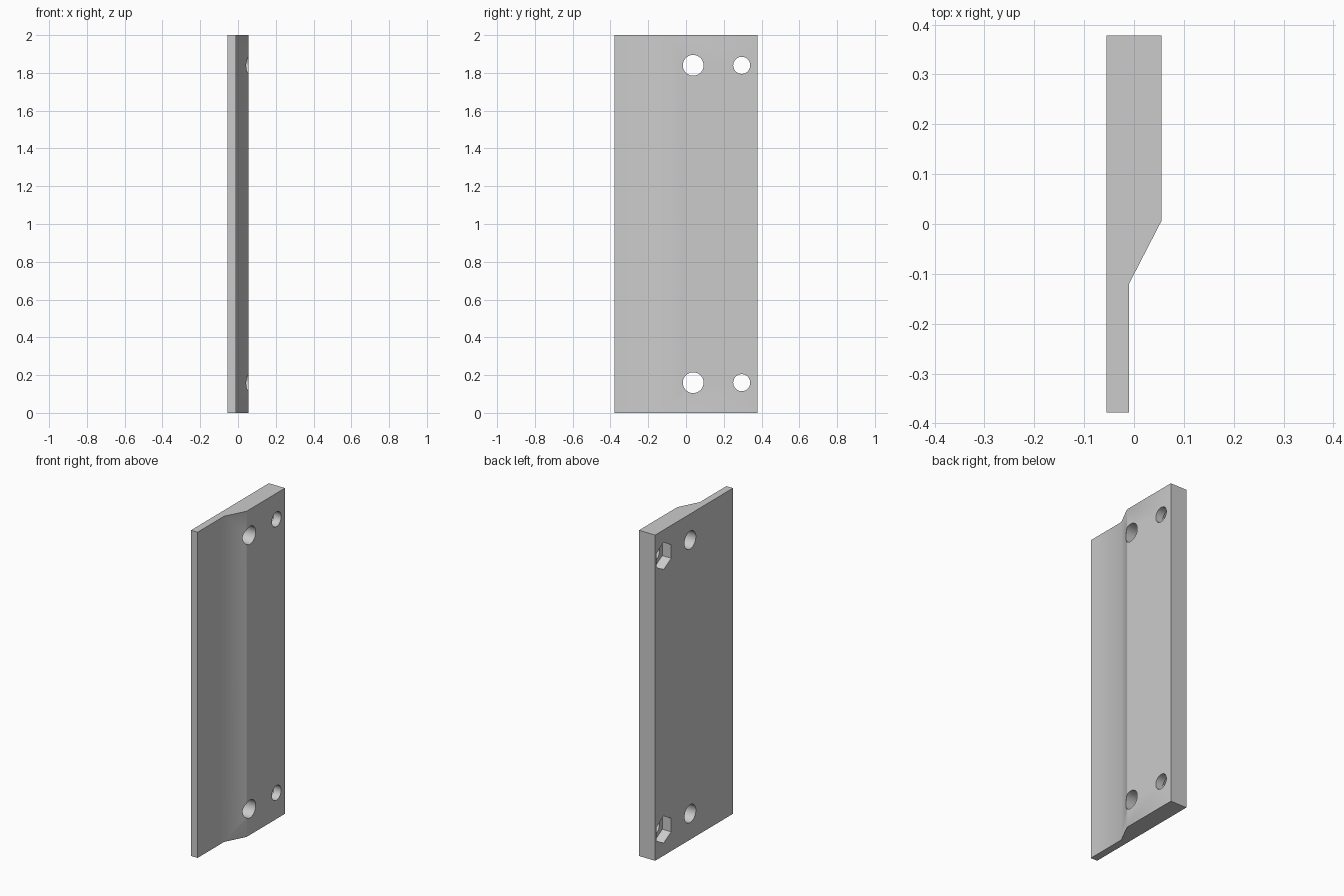
import bpy, bmesh, math
from mathutils import Matrix

cube = bpy.data.objects.get("Cube")
if cube:
    bpy.data.objects.remove(cube, do_unlink=True)

grey = bpy.data.materials.new("plain_grey")
grey.use_nodes = True
colour = (0.6, 0.6, 0.6, 1)
grey.diffuse_color = colour
grey.node_tree.nodes["Principled BSDF"].inputs["Base Color"].default_value = colour

BACK, FACE, STEP = -0.055, 0.055, -0.01   # flat side, thick face, thin face (x)
HEIGHT = 2.0


def add_object(name, bm):
    bmesh.ops.recalc_face_normals(bm, faces=bm.faces)
    mesh = bpy.data.meshes.new(name)
    bm.to_mesh(mesh)
    bm.free()
    mesh.materials.append(grey)
    obj = bpy.data.objects.new(name, mesh)
    bpy.context.collection.objects.link(obj)
    return obj


def add_cutter(name, y, z, radius, sides, x0, x1):
    """Prism along x, with one corner pointing up."""
    bm = bmesh.new()
    place = Matrix.Translation(((x0 + x1) / 2, y, z)) @ Matrix.Rotation(math.pi / 2, 4, "Y")
    bmesh.ops.create_cone(bm, cap_ends=True, segments=sides, radius1=radius,
                          radius2=radius, depth=x1 - x0,
                          matrix=place @ Matrix.Rotation(math.pi / 2 if sides != 6 else 0, 4, "Z"))
    # turn the hexagon so that a corner points along z
    if sides == 6:
        top = max(v.co.z for v in bm.verts) - z
        if top < radius * 0.95:
            bmesh.ops.rotate(bm, verts=bm.verts, cent=(0, y, z),
                             matrix=Matrix.Rotation(math.pi / 6, 3, "X"))
    return add_object(name, bm)


# Plate: stepped profile extruded upwards
bm = bmesh.new()
profile = [(BACK, -0.378), (STEP, -0.378), (STEP, -0.12),
           (FACE, 0.006), (FACE, 0.378), (BACK, 0.378)]
base = bm.faces.new([bm.verts.new((x, y, 0)) for x, y in profile])
top = bmesh.ops.extrude_face_region(bm, geom=[base])
bmesh.ops.translate(bm, vec=(0, 0, HEIGHT),
                    verts=[g for g in top["geom"] if isinstance(g, bmesh.types.BMVert)])
plate = add_object("mounting_plate", bm)

# Large holes, small bolt holes and hexagonal nut pockets, at both ends
cutters = []
for end, z in (("lower", 0.16), ("upper", HEIGHT - 0.16)):
    cutters += [
        add_cutter(end + "_large_hole", 0.038, z, 0.055, 48, -0.2, 0.2),
        add_cutter(end + "_bolt_hole", 0.295, z, 0.045, 48, -0.2, 0.2),
        add_cutter(end + "_nut_pocket", 0.295, z, 0.083, 6, -0.2, BACK + 0.06),
    ]
for cutter in cutters:
    cut = plate.modifiers.new(cutter.name, "BOOLEAN")
    cut.operation = "DIFFERENCE"
    cut.solver = "EXACT"
    cut.object = cutter

# Bake the cuts and drop the cutters
bpy.context.view_layer.objects.active = plate
plate.select_set(True)
for name in [m.name for m in plate.modifiers]:
    bpy.ops.object.modifier_apply(modifier=name)
for cutter in cutters:
    bpy.data.objects.remove(cutter, do_unlink=True)
bpy.ops.object.shade_smooth_by_angle(angle=math.radians(30))
